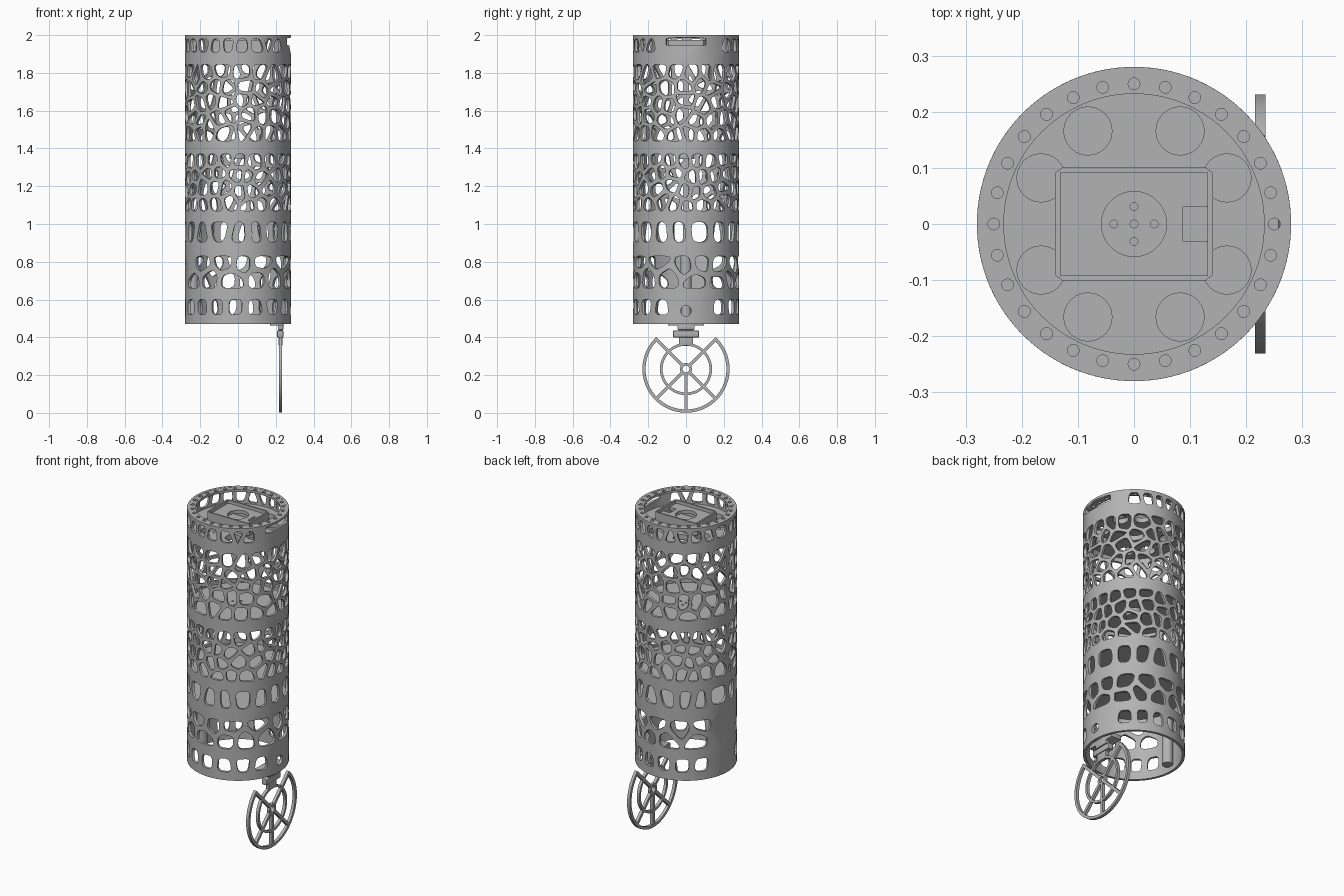
import bpy, bmesh, math, random
from math import pi, sin, cos
from mathutils import Vector, Matrix
from mathutils.geometry import delaunay_2d_cdt

random.seed(7)
if "Cube" in bpy.data.objects:
    bpy.data.objects.remove(bpy.data.objects["Cube"])

grey = bpy.data.materials.new("plain grey")
grey.use_nodes = True
grey.diffuse_color = (0.45, 0.45, 0.45, 1)
grey.node_tree.nodes["Principled BSDF"].inputs["Base Color"].default_value = (0.45, 0.45, 0.45, 1)

R = 0.28            # tube radius
WALL = 0.015
W = 2 * pi * R      # unrolled tube width, seam on the -x side
BOTTOM, TOP = 0.47, 2.0


def finish(name, bm, thickness=0):
    me = bpy.data.meshes.new(name)
    bm.to_mesh(me)
    bm.free()
    ob = bpy.data.objects.new(name, me)
    bpy.context.collection.objects.link(ob)
    me.materials.append(grey)
    bpy.ops.object.select_all(action='DESELECT')
    ob.select_set(True)
    bpy.context.view_layer.objects.active = ob
    if thickness:
        mod = ob.modifiers.new("thickness", 'SOLIDIFY')
        mod.thickness = thickness
        mod.offset = -1
        bpy.ops.object.modifier_apply(modifier=mod.name)
    bpy.ops.object.shade_smooth_by_angle(angle=math.radians(30))
    return ob


def sheet(name, outline, holes, place, thickness, extra=()):
    """Flat outline with holes, triangulated, placed in space and thickened."""
    pts, faces = [], []
    for loop in [outline] + holes:
        faces.append(list(range(len(pts), len(pts) + len(loop))))
        pts += [Vector(p) for p in loop]
    pts += [Vector(p) for p in extra]
    vs, _, fs, _, _, origin = delaunay_2d_cdt(pts, [], faces, 0, 1e-5)
    bm = bmesh.new()
    bv = [bm.verts.new(place(v.x, v.y)) for v in vs]
    for f, src in zip(fs, origin):
        if list(src) == [0]:
            bm.faces.new([bv[i] for i in f])
    bmesh.ops.delete(bm, geom=[v for v in bm.verts if not v.link_faces], context='VERTS')
    bmesh.ops.remove_doubles(bm, verts=bm.verts, dist=1e-4)
    return finish(name, bm, thickness)


def circle(x, y, r, n=24):
    return [(x + r * cos(2 * pi * i / n), y + r * sin(2 * pi * i / n)) for i in range(n)]


def rect(x0, x1, y0, y1):
    return [(x0, y0), (x1, y0), (x1, y1), (x0, y1)]


def round_off(poly, cut=0.2, times=2):
    for _ in range(times):
        new = []
        for i, p in enumerate(poly):
            a, b = Vector(p), Vector(poly[(i + 1) % len(poly)])
            new += [a.lerp(b, cut), a.lerp(b, 1 - cut)]
        poly = new
    return poly


def clip(poly, n, d):
    """Keep the part of the polygon where p.n <= d."""
    out = []
    for i, a in enumerate(poly):
        b = poly[(i + 1) % len(poly)]
        da, db = a.dot(n) - d, b.dot(n) - d
        if da <= 0:
            out.append(a)
        if da * db < 0:
            out.append(a.lerp(b, da / (da - db)))
    return out


def cells(z0, z1, rows, cols, web, jitter):
    """Rounded cell-pattern holes filling one band of the unrolled tube."""
    du, dz = W / cols, (z1 - z0) / rows
    rnd = lambda: random.uniform(-jitter, jitter)
    sites = [Vector((du * (c + 0.25 + 0.5 * (r % 2) + rnd()), z0 + dz * (r + 0.5 + rnd())))
             for r in range(rows) for c in range(cols)]
    result = []
    for s in sites:
        poly = [Vector(p) for p in rect(0.015, W - 0.015, z0, z1)]
        for t in sites:
            if t is not s and poly and (t - s).length < 0.5:
                n = (t - s).normalized()
                poly = clip(poly, n, ((s + t) / 2).dot(n) - web / 2)
        if len(poly) < 3:
            continue
        area = sum(a.cross(b) for a, b in zip(poly, poly[1:] + poly[:1])) / 2
        if area > 0.0004:
            result.append(round_off(poly))
    return result


def plane(z):
    return lambda x, y: (x, y, z)


def block(name, x, y, z, bevel=0.003):
    bm = bmesh.new()
    bmesh.ops.create_cube(bm, size=1)
    for v in bm.verts:
        v.co = [lo + (c + 0.5) * (hi - lo) for c, (lo, hi) in zip(v.co, (x, y, z))]
    if bevel:
        bmesh.ops.bevel(bm, geom=bm.edges[:], offset=bevel, segments=2, affect='EDGES', profile=0.5)
    return finish(name, bm)


def cylinder(name, r, x, y, z0, z1):
    bm = bmesh.new()
    bmesh.ops.create_cone(bm, cap_ends=True, segments=32, radius1=r, radius2=r, depth=z1 - z0,
                          matrix=Matrix.Translation((x, y, (z0 + z1) / 2)))
    return finish(name, bm)


# Perforated tube: bands of cells separated by solid rings
bands = [(0.52, 0.60, 1, 17, 0.035, 0.15), (0.66, 0.83, 2, 14, 0.028, 0.28),
         (0.905, 1.01, 1, 17, 0.036, 0.2), (1.07, 1.37, 4, 22, 0.02, 0.32),
         (1.44, 1.845, 5, 20, 0.018, 0.36), (1.91, 1.98, 1, 24, 0.022, 0.25)]
holes = []
for band in bands:
    for h in cells(*band):
        u = sum(p[0] for p in h) / len(h)
        z = sum(p[1] for p in h) / len(h)
        side = abs(u - W / 2)                       # distance from the +x side
        solid_back = z < 0.87 and side > W / 2 - 0.11
        near_port = z < 0.61 and min(abs(p[0] - W / 2) for p in h) < 0.05
        near_slot = z > 1.9 and min(abs(p[0] - W / 2) for p in h) < 0.13
        if not (solid_back or near_port or near_slot):
            holes.append(h)
holes.append(circle(W / 2, 0.54, 0.028))                                        # round port
holes.append(round_off(rect(W / 2 - 0.11, W / 2 + 0.11, 1.945, 1.985), 0.1))   # cable slot
STEPS = 96
levels = [BOTTOM, TOP] + [z for b in bands for z in (b[0] - 0.012, b[1] + 0.008)]
grid = [(W * i / STEPS, z) for z in levels for i in range(STEPS + 1)]
sheet("perforated_tube", rect(0, W, BOTTOM, TOP), holes,
      lambda u, z: (R * cos(u / R + pi), R * sin(u / R + pi), z), WALL, grid)

# Top flange with bolt holes
bolts = [circle(0.25 * cos(2 * pi * i / 28), 0.25 * sin(2 * pi * i / 28), 0.0105, 16) for i in range(28)]
sheet("top_flange", circle(0, 0, 0.272, 96), [circle(0, 0, 0.232, 96)] + bolts, plane(TOP - 0.001), 0.014)

# Spoked upper deck: a lobe opening either side of each spoke
lobes = [circle(0.185 * cos(a + s), 0.185 * sin(a + s), 0.043)
         for a in (0, pi / 2, pi, 3 * pi / 2) for s in (-0.46, 0.46)]
sheet("upper_deck", circle(0, 0, 0.268, 96), lobes + [circle(0, 0, 0.058, 48)], plane(1.9), 0.03)

# Open tray with rounded rim, centre opening and cable notch
sheet("tray_floor", rect(-0.135, 0.135, -0.096, 0.096),
      [circle(0, 0, 0.058, 48), rect(0.086, 0.132, -0.03, 0.03)], plane(1.955), 0.02)
sheet("tray_rim", round_off(rect(-0.141, 0.141, -0.101, 0.101), 0.05),
      [rect(-0.131, 0.131, -0.092, 0.092)], plane(1.975), 0.075)

# Middle deck with hub, and lower decks
screws = [circle(x, y, 0.007, 16) for x, y in ((0, 0), (0.036, 0), (-0.036, 0), (0, 0.031), (0, -0.031))]
sheet("middle_deck", circle(0, 0, 0.268, 96), screws, plane(1.42), 0.03)
cylinder("middle_hub", 0.045, 0, 0, 1.345, 1.385)
for name, z in (("lower_deck", 1.055), ("base_deck", 0.88)):
    sheet(name, circle(0, 0, 0.268, 96), [], plane(z), 0.03)

# Inner column and drive mount
cylinder("inner_column", 0.03, -0.24, 0, 0.5, 0.86)
block("drive_mount", (0.17, 0.24), (-0.095, 0.095), (0.462, 0.49))
block("bracket_neck", (0.212, 0.24), (-0.045, 0.045), (0.44, 0.47))
block("bracket_body", (0.207, 0.24), (-0.068, 0.068), (0.4, 0.435))
block("bracket_foot", (0.214, 0.235), (-0.037, 0.037), (0.355, 0.44))

# Open wheel standing in the side plane
HZ, THICK = 0.232, 0.018


def side_plane(y, z):
    return (0.234, y, z + HZ)


def arc_band(r0, r1, a0, a1, n=72):
    ang = [math.radians(a0 + (a1 - a0) * i / n) for i in range(n + 1)]
    return [(r1 * cos(a), r1 * sin(a)) for a in ang] + [(r0 * cos(a), r0 * sin(a)) for a in reversed(ang)]


sheet("wheel_rim", arc_band(0.214, 0.231, 133, 407), [], side_plane, THICK)
sheet("wheel_inner_ring", circle(0, 0, 0.138, 64), [circle(0, 0, 0.124, 64)], side_plane, THICK)
sheet("wheel_hub", circle(0, 0, 0.032, 32), [circle(0, 0, 0.018, 32)], side_plane, THICK)
for i, deg in enumerate((45, 135, 225, 270, 315)):
    a = math.radians(deg)
    bar = [(x * cos(a) - y * sin(a), x * sin(a) + y * cos(a)) for x, y in rect(0.024, 0.224, -0.009, 0.009)]
    sheet(f"wheel_spoke_{i + 1}", bar, [], side_plane, THICK)
